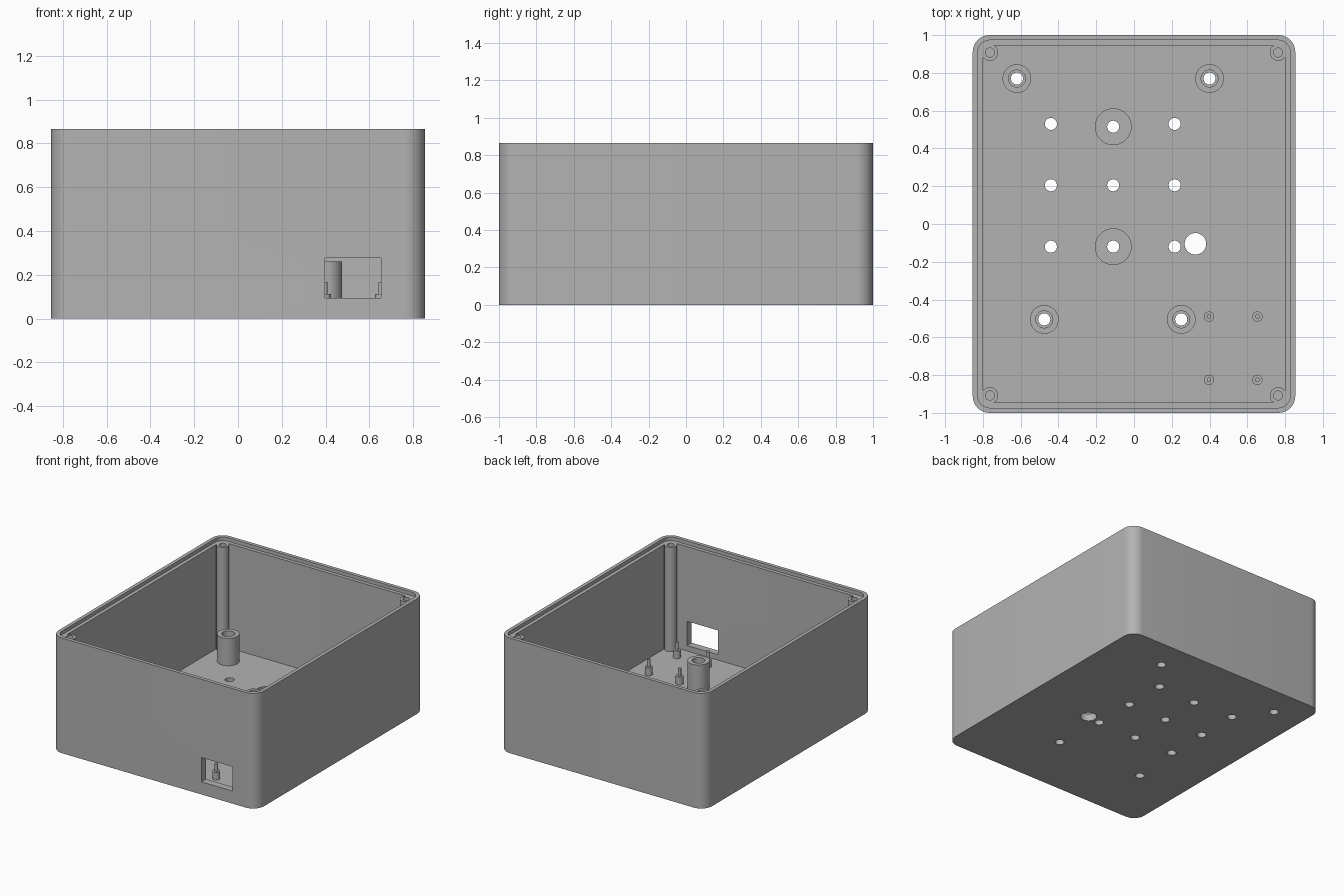
import bpy, bmesh
from math import sin, cos, pi, radians

W, D, H = 0.854, 1.0, 0.865     # half width, half depth, height
WALL, FLOOR, LEDGE = 0.054, 0.054, 0.838

cube = bpy.data.objects.get("Cube")
if cube:
    bpy.data.objects.remove(cube, do_unlink=True)

grey = bpy.data.materials.new("grey_plastic")
grey.use_nodes = True
colour = (0.45, 0.45, 0.45, 1)
grey.diffuse_color = colour
grey.node_tree.nodes["Principled BSDF"].inputs["Base Color"].default_value = colour


def finish(name, bm):
    bmesh.ops.recalc_face_normals(bm, faces=bm.faces)
    mesh = bpy.data.meshes.new(name)
    bm.to_mesh(mesh)
    bm.free()
    mesh.materials.append(grey)
    ob = bpy.data.objects.new(name, mesh)
    bpy.context.collection.objects.link(ob)
    return ob


def smooth(ob):
    bpy.ops.object.select_all(action='DESELECT')
    ob.select_set(True)
    bpy.context.view_layer.objects.active = ob
    bpy.ops.object.shade_smooth_by_angle(angle=radians(30))


def prism(name, outline, z0, z1):
    bm = bmesh.new()
    face = bm.faces.new([bm.verts.new((x, y, z0)) for x, y in outline])
    top = bmesh.ops.extrude_face_region(bm, geom=[face])["geom"]
    verts = [v for v in top if isinstance(v, bmesh.types.BMVert)]
    bmesh.ops.translate(bm, verts=verts, vec=(0, 0, z1 - z0))
    return finish(name, bm)


def rounded_box(name, inset, radius, z0, z1, steps=10):
    cx, cy = W - inset - radius, D - inset - radius
    outline = []
    for k, (sx, sy) in enumerate([(1, 1), (-1, 1), (-1, -1), (1, -1)]):
        for i in range(steps + 1):
            a = (k + i / steps) * pi / 2
            outline.append((sx * cx + radius * cos(a), sy * cy + radius * sin(a)))
    return prism(name, outline, z0, z1)


def disc(name, x, y, r, z0, z1, n=32):
    ring = [(x + r * cos(2 * pi * i / n), y + r * sin(2 * pi * i / n)) for i in range(n)]
    return prism(name, ring, z0, z1)


def lathe(name, x, y, profile, n=32):
    # Closed radius/height profile turned about a vertical axis
    bm = bmesh.new()
    verts = [bm.verts.new((r, 0, z)) for r, z in profile]
    edges = [bm.edges.new((v, verts[i - 1])) for i, v in enumerate(verts)]
    bmesh.ops.spin(bm, geom=verts + edges, cent=(0, 0, 0), axis=(0, 0, 1),
                   angle=2 * pi, steps=n)
    bmesh.ops.remove_doubles(bm, verts=bm.verts, dist=0.0001)
    bmesh.ops.translate(bm, verts=bm.verts, vec=(x, y, 0))
    ob = finish(name, bm)
    smooth(ob)
    return ob


def cut(ob, cutter):
    mod = ob.modifiers.new("cut", 'BOOLEAN')
    mod.operation, mod.solver, mod.object = 'DIFFERENCE', 'EXACT', cutter
    bpy.ops.object.select_all(action='DESELECT')
    bpy.context.view_layer.objects.active = ob
    ob.select_set(True)
    bpy.ops.object.modifier_apply(modifier=mod.name)
    bpy.data.objects.remove(cutter, do_unlink=True)


# Case: hollow tray with a stepped rim for a lid
case = rounded_box("case", 0, 0.09, 0, H)
cut(case, rounded_box("cavity", WALL, 0.04, FLOOR, H + 0.1))
cut(case, rounded_box("lid_step", 0.027, 0.063, LEDGE, H + 0.1))

# Connector window in the front wall
window = [(0.397, -1.1), (0.653, -1.1), (0.653, -0.9), (0.397, -0.9)]
cut(case, prism("window", window, 0.095, 0.277))

# Floor holes: grid, standoff screws and a larger cable hole
standoffs = [(-0.62, 0.77), (0.4, 0.77), (-0.475, -0.505), (0.25, -0.505)]
grid = [(x, y) for x in (-0.44, -0.11, 0.215) for y in (-0.12, 0.205, 0.53)]
grid[grid.index((-0.11, 0.53))] = (-0.11, 0.515)
for x, y in standoffs + grid:
    cut(case, disc("hole", x, y, 0.032, -0.1, 0.1))
cut(case, disc("cable_hole", 0.325, -0.105, 0.057, -0.1, 0.1))

# Shallow round seats in the floor
for y in (0.515, -0.12):
    cut(case, disc("seat", -0.11, y, 0.095, FLOOR - 0.015, 0.1, 48))
smooth(case)

# Tubular standoffs
for x, y in standoffs:
    lathe("standoff", x, y, [(0.032, FLOOR), (0.076, FLOOR), (0.076, 0.26),
                             (0.045, 0.26), (0.045, 0.06), (0.032, 0.06)])

# Board pegs behind the window
for x in (0.397, 0.653):
    for y in (-0.49, -0.825):
        lathe("board_peg", x, y, [(0, FLOOR), (0.027, FLOOR), (0.027, 0.112),
                                  (0.012, 0.112), (0.012, 0.168), (0, 0.168)], 24)

# Corner screw posts with blind holes
for sx in (-1, 1):
    for sy in (-1, 1):
        lathe("screw_post", sx * 0.763, sy * 0.908,
              [(0, FLOOR), (0.044, FLOOR), (0.044, LEDGE),
               (0.024, LEDGE), (0.024, 0.5), (0, 0.5)])
